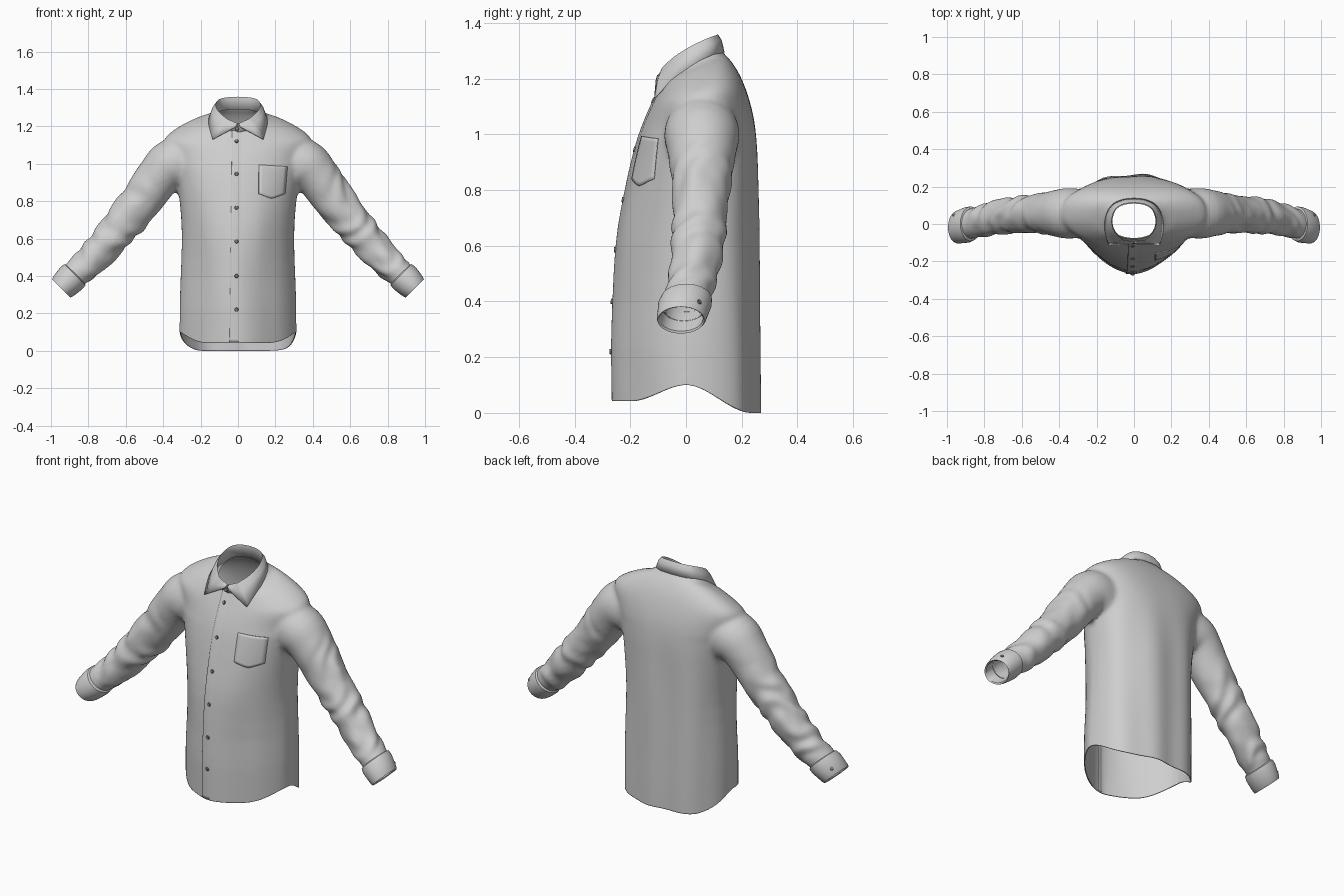
import bpy, bmesh, math
from mathutils import Vector, noise
from mathutils.bvhtree import BVHTree

if "Cube" in bpy.data.objects:
    bpy.data.objects.remove(bpy.data.objects["Cube"])


def material(name, value):
    m = bpy.data.materials.new(name)
    m.use_nodes = True
    m.diffuse_color = (*value, 1)
    m.node_tree.nodes["Principled BSDF"].inputs["Base Color"].default_value = (*value, 1)
    return m


CLOTH = material("light grey cloth", (0.62, 0.62, 0.62))
BUTTON = material("dark grey button", (0.2, 0.2, 0.21))


def spline(rows, steps):
    """Smooth interpolation through rows of numbers."""
    out = []
    for i in range(len(rows) - 1):
        a, b, c, d = (Vector(rows[min(max(i + k, 0), len(rows) - 1)]) for k in (-1, 0, 1, 2))
        for s in range(steps):
            t = s / steps
            out.append(b + (c - a) * t / 2 + (a * 2 - b * 5 + c * 4 - d) * t * t / 2
                       + (b * 3 - a - c * 3 + d) * t ** 3 / 2)
    return out + [Vector(rows[-1])]


def loft(bm, rings, closed=True, caps=False):
    """Skin a list of equal-length point rings."""
    vs = [[bm.verts.new(p) for p in r] for r in rings]
    n = len(vs[0])
    for r, q in zip(vs, vs[1:]):
        for i in range(n if closed else n - 1):
            j = (i + 1) % n
            bm.faces.new((r[i], r[j], q[j], q[i]))
    if caps:
        bm.faces.new(vs[0])
        bm.faces.new(vs[-1])
    bmesh.ops.recalc_face_normals(bm, faces=bm.faces)


def finish(name, bm, mat, thickness=0.0, offset=-1):
    me = bpy.data.meshes.new(name)
    bm.to_mesh(me)
    bm.free()
    me.materials.append(mat)
    ob = bpy.data.objects.new(name, me)
    bpy.context.collection.objects.link(ob)
    if thickness:
        mod = ob.modifiers.new("thickness", "SOLIDIFY")
        mod.thickness, mod.offset = thickness, offset
    return ob


def smooth(t):
    t = min(max(t, 0), 1)
    return t * t * (3 - 2 * t)


# Torso: height, half width, front y, back y, tilt
TORSO = [(-0.12, .312, -.266, .264, 0), (.1, .312, -.27, .264, 0), (.3, .31, -.27, .262, 0),
         (.6, .3, -.25, .26, 0), (.8, .312, -.215, .258, 0), (.95, .335, -.18, .255, 0),
         (1.05, .362, -.15, .243, .05), (1.13, .39, -.122, .217, .15), (1.18, .33, -.108, .187, .3),
         (1.225, .23, -.09, .153, .4), (1.25, .15, -.08, .13, .45), (1.32, .12, -.07, .11, .45)]


def torso_ring(z, w, front, back, tilt, count=64):
    mid, pts = (front + back) / 2 if z > 1 else 0.03 * smooth(z), []
    belly = 1.52 + 0.5 * smooth((z - 0.35) / 0.55)
    for i in range(count):
        a = math.tau * i / count
        c, s = math.cos(a), math.sin(a)
        power = 2 / (2.5 if s > 0 else belly)
        depth = back - mid if s > 0 else mid - front
        y = mid + math.copysign(abs(s) ** power, s) * depth
        pts.append((math.copysign(abs(c) ** power, c) * w, y, z + tilt * (y - mid)))
    return pts


# Sleeve: centre x, y, z, half height, half depth
SLEEVE = [(.28, .057, 1.0, .153, .13), (.36, .057, .992, .136, .135), (.425, .057, .93, .119, .122),
          (.52, .055, .80, .111, .104), (.65, .047, .64, .097, .096), (.78, .025, .49, .086, .089),
          (.87, .002, .41, .074, .08), (.96, -.02, .32, .064, .074)]


def tube_rings(rows, side, count=40):
    rings = []
    for i, (x, y, z, h, d) in enumerate(rows):
        p, q = rows[max(i - 1, 0)], rows[min(i + 1, len(rows) - 1)]
        up = Vector((p[2] - q[2], 0, q[0] - p[0])).normalized()
        ring = []
        for k in range(count):
            a = math.tau * k / count
            v = Vector((x, y, z)) + up * h * math.cos(a) + Vector((0, d * math.sin(a), 0))
            ring.append((v.x * side, v.y, v.z))
        rings.append(ring)
    return rings


bm = bmesh.new()
loft(bm, [torso_ring(*r) for r in spline(TORSO, 3)], caps=True)
for side in (1, -1):
    loft(bm, tube_rings(spline(SLEEVE, 4), side), caps=True)
body = finish("shirt_body_and_sleeves", bm, CLOTH)

# Fuse torso and sleeves into one smooth skin
remesh = body.modifiers.new("fuse", "REMESH")
remesh.mode, remesh.voxel_size = "VOXEL", 0.012
relax = body.modifiers.new("relax", "SMOOTH")
relax.factor, relax.iterations = 0.5, 6
bpy.context.view_layer.update()
bm = bmesh.new()
bm.from_object(body, bpy.context.evaluated_depsgraph_get())
body.modifiers.clear()
bm.normal_update()

# Cloth folds: slanted on the sleeves, long and vertical on the torso
moves = []
for v in bm.verts:
    x, y, z = v.co
    run = abs(x) - z
    on_sleeve = smooth((run + 0.6) / 0.4) * smooth((abs(x) - 0.38) / 0.12) * smooth((0.46 - run) / 0.1)
    slant = noise.noise(v.co * 5)
    fold = on_sleeve * 0.0045 * math.sin(30 * run + 32 * y + 5 * slant)
    fold += on_sleeve * 0.006 * noise.noise(v.co * 13)
    hang = smooth((1.1 - z) / 0.5) * (1 - smooth((abs(x) - 0.24) / 0.08))
    if y > 0.05:
        fold += hang * 0.006 * math.sin(27 * x + 1.2 * noise.noise(v.co * 1.5))
    else:
        fold += hang * 0.005 * noise.noise(Vector((x * 9, y * 2, z * 2)))
    moves.append(v.normal * fold)
for v, m in zip(bm.verts, moves):
    v.co += m

# Open the hem, neck and wrists
for co, no in (((0, 0, 0), (0, 0, -1)), ((0, .03, 1.256), (0, -.45, 1)),
               ((.9, 0, .37), (1, 0, -1)), ((-.9, 0, .37), (-1, 0, -1))):
    bmesh.ops.bisect_plane(bm, geom=bm.verts[:] + bm.edges[:] + bm.faces[:],
                           plane_co=co, plane_no=no, clear_outer=True)

# Shirt tail curve: high at the sides, lowest at the back
for v in bm.verts:
    if v.co.z < 0.3 and abs(v.co.x) < 0.45:
        y = v.co.y
        hem = 0.1 * smooth(1 - y / 0.24) if y > 0 else 0.042 + 0.058 * smooth(1 + y / 0.2)
        v.co.z += hem * (1 - v.co.z / 0.3)
skin = BVHTree.FromBMesh(bm)
bm.to_mesh(body.data)
bm.free()
shell = body.modifiers.new("thickness", "SOLIDIFY")
shell.thickness, shell.offset = 0.005, -1


def on_front(x, z):
    """Point and normal on the front of the shirt."""
    hit, normal, _, _ = skin.ray_cast(Vector((x, -1, z)), Vector((0, 1, 0)))
    if hit is None or hit.y > 0:
        return Vector((x, -0.09, z)), Vector((0, -1, 0))
    return hit, normal if normal.y < 0 else -normal


def drape(name, grid, lift, rows):
    """Thin cloth plate laid on the front; grid(u, v) gives x and z, lift(u) the height."""
    def point(u, v):
        p, _ = on_front(*grid(u, v))
        return p - Vector((0, lift(u), 0))
    bm = bmesh.new()
    loft(bm, [[point(u / 8, v / rows) for u in range(9)] for v in range(rows + 1)], closed=False)
    if sum(f.normal.y for f in bm.faces) > 0:
        bmesh.ops.reverse_faces(bm, faces=bm.faces)
    return finish(name, bm, CLOTH, 0.005)


# Placket: raised on its open edge, sinking into the cloth on the other
drape("placket", lambda u, v: (-.045 + .014 * v + .075 * u, .048 + 1.13 * v),
      lambda u: .006 - .009 * u, 80)


def pocket_shape(u, v):
    top = 0.995 - 0.01 * u
    bottom = 0.84 - 0.025 * min(1, 2.2 * u, 2.2 * (1 - u))
    return 0.112 + (0.153 - 0.012 * (1 - v)) * u, bottom + (top - bottom) * v


drape("chest_pocket", pocket_shape, lambda u: 0.005, 12)


def button(name, centre, normal):
    bm = bmesh.new()
    bmesh.ops.create_cone(bm, cap_ends=True, segments=16, radius1=0.011, radius2=0.009, depth=0.007)
    ob = finish(name, bm, BUTTON)
    ob.location = centre
    ob.rotation_euler = Vector(normal).to_track_quat("Z", "Y").to_euler()


for i, z in enumerate((1.12, .945, .765, .585, .4, .22)):
    p, n = on_front(-0.008, z)
    button(f"front_button_{i + 1}", p + n * 0.004, n)
button("collar_button", (-0.006, -0.102, 1.188), (0, -1, 0.3))

# Collar: stand inside, fold line, and fall with pointed tips
FOLD = [(0, -.095, 1.212), (.06, -.085, 1.238), (.105, -.04, 1.278), (.12, .02, 1.315),
        (.1, .08, 1.343), (.055, .108, 1.353), (0, .115, 1.356)]
EDGE = [(.012, -.106, 1.196), (.135, -.112, 1.13), (.155, -.035, 1.208), (.154, .04, 1.245),
        (.12, .1, 1.28), (.062, .129, 1.292), (0, .136, 1.294)]


def half_collar(rows):
    straight = [Vector(rows[0]).lerp(Vector(rows[1]), i / 5) for i in range(5)]
    return straight + spline(rows[1:], 5)


def both_sides(pts):
    return pts + [Vector((-p.x, p.y, p.z)) for p in reversed(pts[:-1])]


fold, edge = both_sides(half_collar(FOLD)), both_sides(half_collar(EDGE))
stand = [Vector((p.x * 0.98, p.y * 0.97, p.z - 0.065)) for p in fold]
middle = [f.lerp(e, 0.35) + Vector((f.x * 0.03, (f.y - 0.01) * 0.03, 0.004)) for f, e in zip(fold, edge)]
bm = bmesh.new()
loft(bm, [stand, fold, middle, edge], closed=False)
finish("collar", bm, CLOTH, 0.005, 0)

# Cuffs: rounded band turned in on itself, with one button each
CUFF = [(.868, .002, .411, .068, .078), (.872, .001, .407, .08, .092), (.89, -.004, .389, .083, .096),
        (.915, -.01, .364, .079, .092), (.938, -.016, .341, .073, .089), (.946, -.018, .333, .068, .084)]
LINING = [(.942, -.017, .337, .061, .078), (.9, -.006, .379, .064, .076)]
across = Vector((1, 0, 1)).normalized()
for side, label in ((1, "left"), (-1, "right")):
    rings = tube_rings(CUFF, side)
    for x, y, z, h, d in LINING:
        ring = []
        for k in range(40):
            a = math.tau * k / 40
            p = Vector((x, y, z)) + across * h * math.cos(a) + Vector((0, d * math.sin(a), 0))
            ring.append((p.x * side, p.y, p.z))
        rings.append(ring)
    bm = bmesh.new()
    loft(bm, rings)
    finish(f"{label}_cuff", bm, CLOTH)
    a = math.radians(42)
    n = Vector((side * 0.7 * math.cos(a), math.sin(a), 0.7 * math.cos(a)))
    spot = Vector((side * (.92 + .055 * math.cos(a)), -.012 + .09 * math.sin(a), .358 + .055 * math.cos(a)))
    button(f"{label}_cuff_button", spot, n)

# Smooth shading with crisp edges
for ob in bpy.context.scene.objects:
    ob.select_set(ob.type == "MESH")
bpy.context.view_layer.objects.active = body
bpy.ops.object.shade_smooth_by_angle(angle=math.radians(40))
